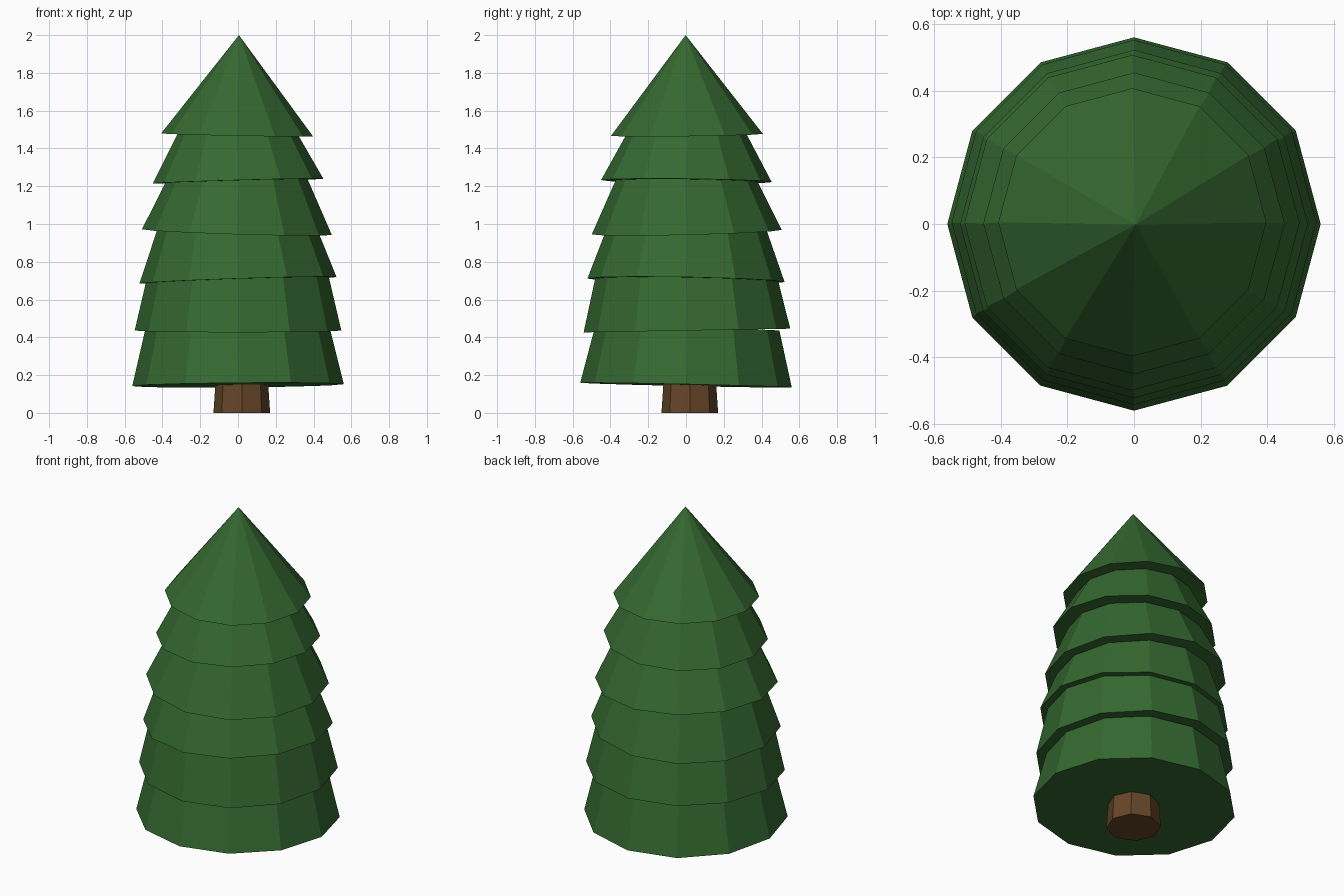
import bpy, bmesh
from mathutils import Vector, Matrix

if "Cube" in bpy.data.objects:
    bpy.data.objects.remove(bpy.data.objects["Cube"])


def material(name, color):
    m = bpy.data.materials.new(name)
    m.diffuse_color = (*color, 1)
    m.use_nodes = True
    m.node_tree.nodes["Principled BSDF"].inputs["Base Color"].default_value = m.diffuse_color
    return m


def frustum(name, sides, r1, r2, height, base, slope, mat):
    """Closed flat-shaded cone standing on base, tilted by the x and y slopes of its rim."""
    bm = bmesh.new()
    bmesh.ops.create_cone(bm, cap_ends=True, segments=sides,
                          radius1=r1, radius2=r2, depth=height)
    bm.transform(Matrix.Translation((0, 0, height / 2)))
    bmesh.ops.remove_doubles(bm, verts=bm.verts, dist=1e-5)
    mesh = bpy.data.meshes.new(name)
    bm.to_mesh(mesh)
    bm.free()
    mesh.materials.append(mat)
    ob = bpy.data.objects.new(name, mesh)
    normal = Vector((-slope[0], -slope[1], 1))
    ob.rotation_euler = Vector((0, 0, 1)).rotation_difference(normal).to_euler()
    ob.location = base
    bpy.context.collection.objects.link(ob)


green = material("needles", (0.035, 0.14, 0.03))
brown = material("bark", (0.13, 0.06, 0.022))

# Trunk, slightly off centre
frustum("trunk", 8, 0.15, 0.13, 0.3, (0.02, 0.02, 0), (0, 0), brown)

# Foliage tiers: base x, y, z, bottom radius, top radius, height, rim slope in x and y
tiers = [
    (0, 0, 0.147, 0.56, 0.488, 0.30, 0.009, -0.022),
    (0, 0.005, 0.436, 0.547, 0.477, 0.30, 0.0, 0.018),
    (0, 0, 0.702, 0.522, 0.412, 0.30, 0.033, -0.018),
    (-0.006, 0.004, 0.957, 0.503, 0.362, 0.30, -0.03, 0.024),
    (0, 0.002, 1.227, 0.452, 0.290, 0.30, 0.028, -0.012),
    (-0.005, 0.005, 1.472, 0.402, 0, 0.528, -0.019, 0.013),
]
for i, (x, y, z, r1, r2, h, sx, sy) in enumerate(tiers, 1):
    frustum(f"foliage_tier_{i}", 12, r1, r2, h, (x, y, z), (sx, sy), green)
